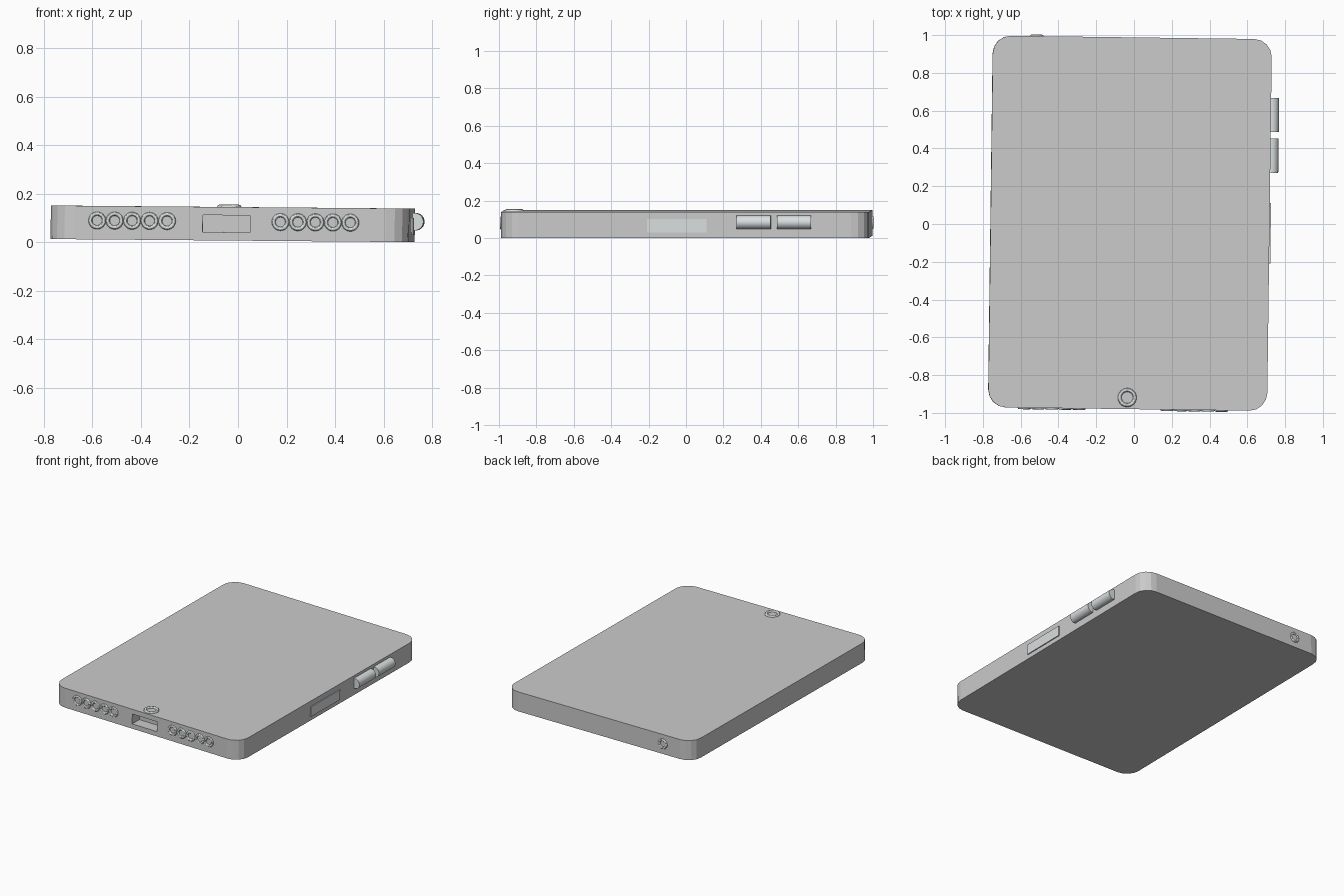
import bpy, bmesh, math
from mathutils import Matrix, Euler

if "Cube" in bpy.data.objects:
    bpy.data.objects.remove(bpy.data.objects["Cube"])

# Body size; the whole model lies very slightly turned and tilted
W, L, T = 1.477, 1.968, 0.138
POSE = Matrix.Translation((-0.0215, 0.004, 0.0758)) @ Euler((0, 0.0085, -0.013)).to_matrix().to_4x4()

trim = bpy.data.materials.new("pale_trim")
trim.diffuse_color = (0.70, 0.74, 0.75, 1)
trim.use_nodes = True
trim.node_tree.nodes["Principled BSDF"].inputs["Base Color"].default_value = trim.diffuse_color


def finish(name, mat=None, smooth=False):
    ob = bpy.context.object
    ob.name = name
    if smooth:
        bpy.ops.object.shade_smooth_by_angle()
    if mat:
        ob.data.materials.append(mat)
    ob.matrix_world = POSE @ ob.matrix_basis
    return ob


def box(name, loc, size, mat=None):
    bpy.ops.mesh.primitive_cube_add(size=1, location=loc)
    bpy.context.object.scale = size
    bpy.ops.object.transform_apply(location=False, rotation=False, scale=True)
    return finish(name, mat)


def ring(name, loc, rot, major, minor):
    bpy.ops.mesh.primitive_torus_add(location=loc, rotation=rot, major_radius=major,
                                     minor_radius=minor, major_segments=32, minor_segments=12)
    return finish(name, trim, True)


# Slab with faceted vertical corners
body = box("body", (0, 0, 0), (W, L, T))
bm = bmesh.new()
bm.from_mesh(body.data)
uprights = [e for e in bm.edges if abs(e.verts[0].co.z - e.verts[1].co.z) > T / 2]
bmesh.ops.bevel(bm, geom=uprights, offset=0.095, segments=4, profile=0.5, affect='EDGES')
bm.to_mesh(body.data)
bm.free()

# Charging port recess in the front edge
cutter = box("port_cutter", (-0.0135, -L / 2, 0), (0.195, 0.16, 0.07))
cutter.hide_render = True
mod = body.modifiers.new("port", 'BOOLEAN')
mod.operation = 'DIFFERENCE'
mod.solver = 'EXACT'
mod.object = cutter
bpy.context.view_layer.objects.active = body
bpy.ops.object.modifier_apply(modifier="port")
bpy.data.objects.remove(cutter)

# Two rows of speaker rings on the front edge
side = (math.pi / 2, 0, 0)
for row, start in (("left", -0.546), ("right", 0.209)):
    for i in range(5):
        ring(f"speaker_ring_{row}_{i + 1}", (start + i * 0.072, -L / 2, 0.009), side, 0.028, 0.008)

# Headphone socket on the back edge and home button on the top face
ring("headphone_ring", (-0.506, L / 2, 0.003), side, 0.028, 0.008)
ring("home_button_ring", (-0.003, -0.923, T / 2), (0, 0, 0), 0.040, 0.010)

# Rounded volume buttons on the right edge
for i, y in enumerate((0.368, 0.583)):
    bpy.ops.mesh.primitive_cylinder_add(vertices=32, radius=0.036, depth=0.182,
                                        location=(W / 2 + 0.007, y, 0.015), rotation=side)
    finish(f"volume_button_{i + 1}", trim, True)

# Flat side plate on the right edge
box("side_plate", (W / 2, -0.044, -0.004), (0.014, 0.32, 0.07), trim)
